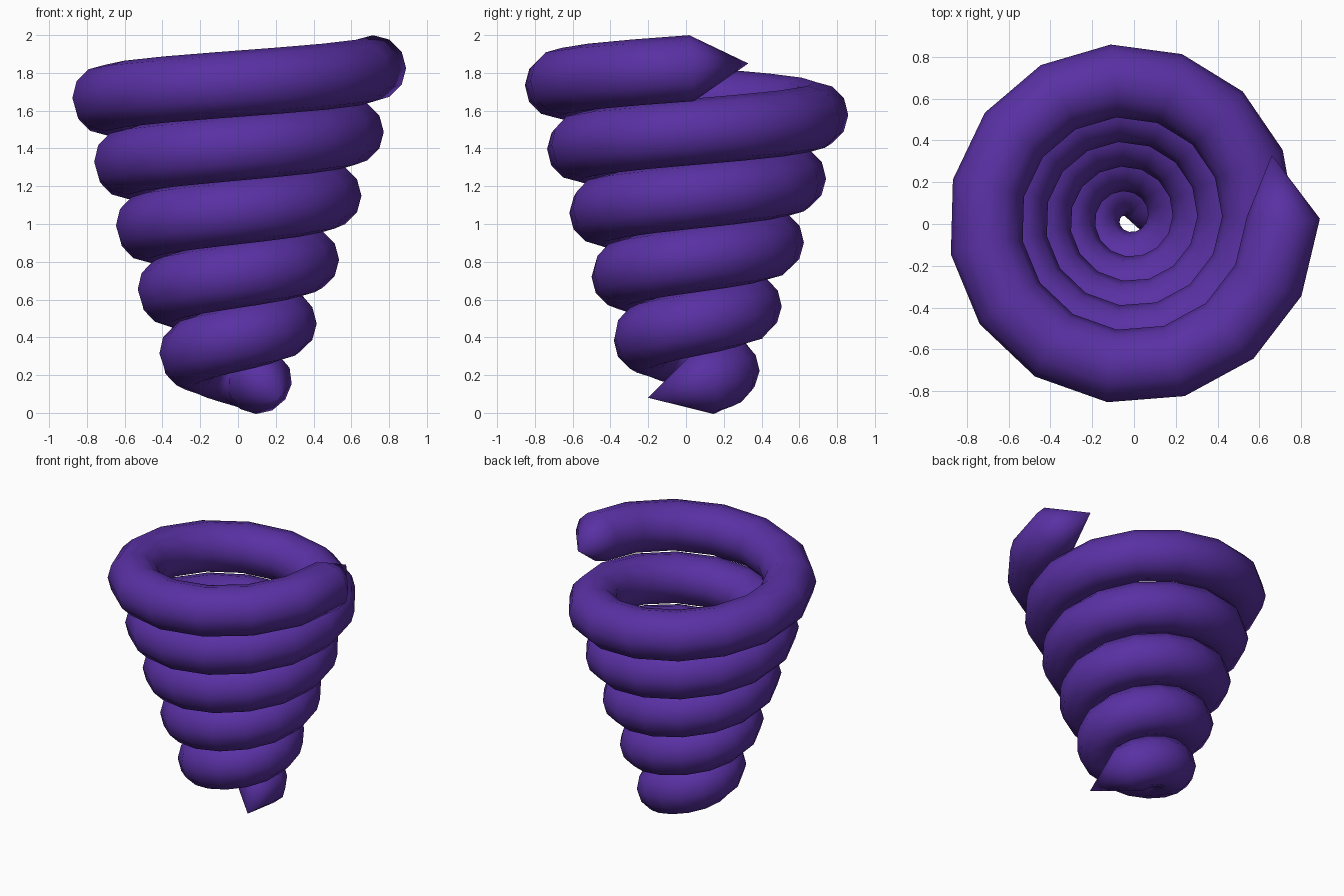
import bpy, bmesh
from math import sin, cos, pi, radians
from mathutils import Vector

if "Cube" in bpy.data.objects:
    bpy.data.objects.remove(bpy.data.objects["Cube"])

CENTRE = Vector((-0.03, 0.03, 0))
STEPS, SIDES, TUBE = 74, 12, 0.175
START, STEP = radians(24), radians(24)

# Conical spiral path, rising counter-clockwise
def path(i):
    t = i / STEPS
    a = START + i * STEP
    r = 0.162 + (0.745 - 0.162) * t
    return CENTRE + Vector((r * cos(a), r * sin(a), 0.16 + 1.665 * t))

bm = bmesh.new()
rings = []
for i in range(STEPS + 1):
    p = path(i)
    tangent = (path(i + 0.5) - path(i - 0.5)).normalized()
    out = (p - CENTRE) * Vector((1, 1, 0)).length
    out.z = 0
    out = (out - tangent * out.dot(tangent)).normalized()
    up = tangent.cross(out)
    rings.append([bm.verts.new(p + TUBE * (out * cos(k * 2 * pi / SIDES) + up * sin(k * 2 * pi / SIDES)))
                  for k in range(SIDES)])

# Tube wall
for a, b in zip(rings, rings[1:]):
    for k in range(SIDES):
        n = (k + 1) % SIDES
        bm.faces.new((a[k], a[n], b[n], b[k]))

# Pointed ends
for ring, tip in ((rings[0], (0.22, -0.20, 0.08)), (rings[-1], (0.66, 0.33, 1.85))):
    v = bm.verts.new(tip)
    for k in range(SIDES):
        bm.faces.new((ring[k], ring[(k + 1) % SIDES], v))

bmesh.ops.recalc_face_normals(bm, faces=bm.faces)
for f in bm.faces:
    f.smooth = True
mesh = bpy.data.meshes.new("spiral_coil")
bm.to_mesh(mesh)
bm.free()
coil = bpy.data.objects.new("spiral_coil", mesh)
bpy.context.collection.objects.link(coil)

# Purple finish
mat = bpy.data.materials.new("purple")
mat.diffuse_color = (0.10, 0.03, 0.37, 1)
mat.use_nodes = True
mat.node_tree.nodes["Principled BSDF"].inputs["Base Color"].default_value = mat.diffuse_color
mesh.materials.append(mat)
